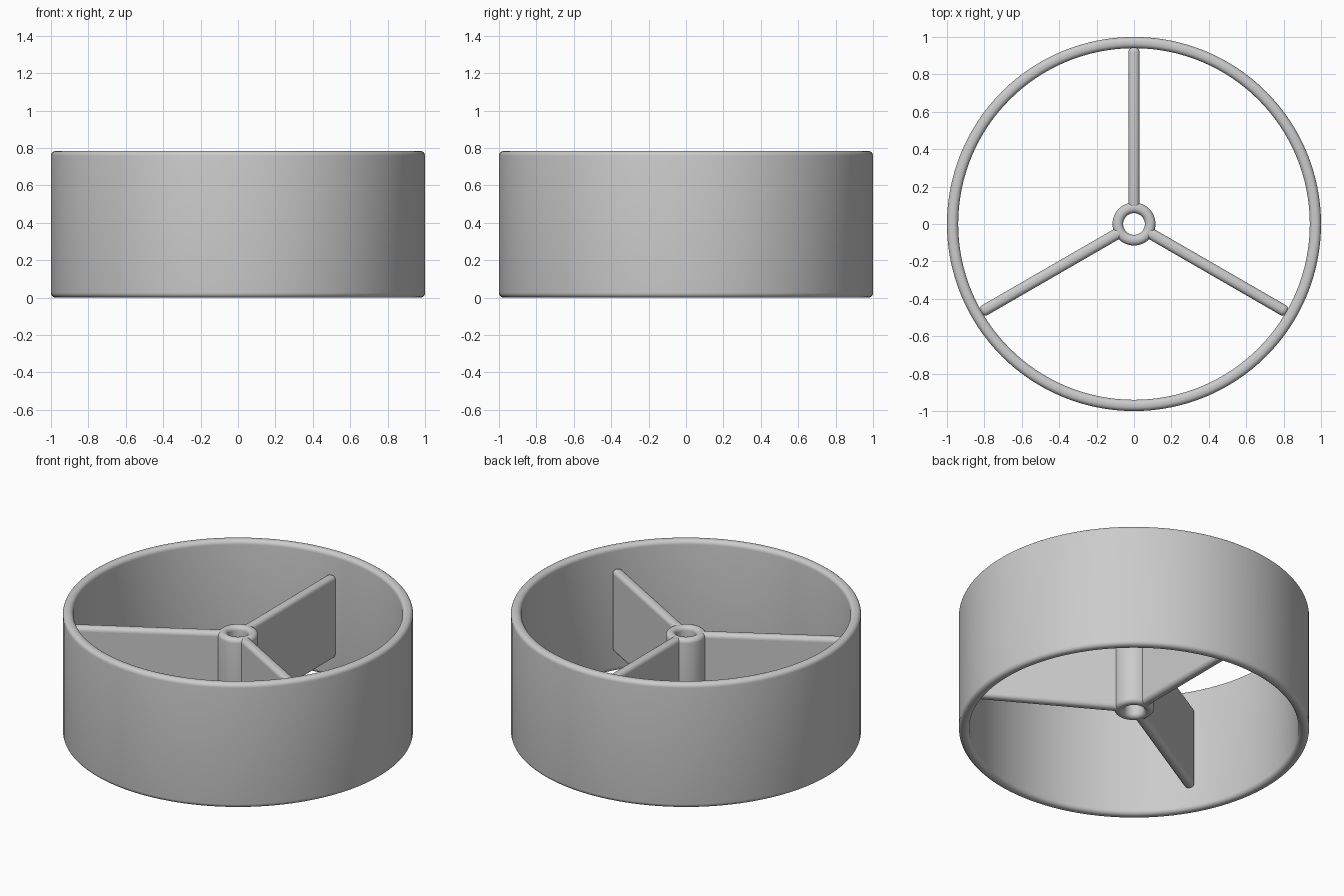
import bpy
import math

cube = bpy.data.objects.get("Cube")
if cube:
    bpy.data.objects.remove(cube, do_unlink=True)

HEIGHT = 0.784           # full height of the outer ring
LOW, HIGH = 0.132, 0.652  # vertical span of hub and spokes
WALL = 0.06              # thickness shared by all walls
ROUND = 0.026            # edge rounding

grey = bpy.data.materials.new("light_grey")
grey.use_nodes = True
colour = (0.6, 0.6, 0.6, 1)
grey.diffuse_color = colour
grey.node_tree.nodes["Principled BSDF"].inputs["Base Color"].default_value = colour


def finish(obj):
    """Apply material and smooth shading."""
    obj.data.materials.append(grey)
    bpy.ops.object.select_all(action="DESELECT")
    obj.select_set(True)
    bpy.context.view_layer.objects.active = obj
    bpy.ops.object.shade_smooth_by_angle(angle=math.radians(35))


def rounded_profile(r0, r1, z0, z1, steps=6):
    """Rounded rectangle in the radius-height plane, counter-clockwise."""
    corners = [(r1, z1, -1, -1), (r0, z1, 1, -1), (r0, z0, 1, 1), (r1, z0, -1, 1)]
    points = []
    for k, (r, z, sr, sz) in enumerate(corners):
        for i in range(steps + 1):
            a = math.pi / 2 * (k + i / steps)
            points.append((r + sr * ROUND + ROUND * math.cos(a),
                           z + sz * ROUND + ROUND * math.sin(a)))
    return points


def tube(name, inner, outer, z0, z1, segments):
    """Sweep the rounded profile around the z axis."""
    profile = rounded_profile(inner, outer, z0, z1)
    n = len(profile)
    verts, faces = [], []
    for s in range(segments):
        a = math.tau * s / segments
        verts += [(r * math.cos(a), r * math.sin(a), z) for r, z in profile]
        t = (s + 1) % segments
        for i in range(n):
            j = (i + 1) % n
            faces.append((s * n + i, t * n + i, t * n + j, s * n + j))
    mesh = bpy.data.meshes.new(name)
    mesh.from_pydata(verts, [], faces)
    obj = bpy.data.objects.new(name, mesh)
    bpy.context.collection.objects.link(obj)
    finish(obj)


def spoke(name, angle, start=0.075, end=0.945):
    """Upright rounded plate running from the hub to the ring."""
    mid = (start + end) / 2
    bpy.ops.mesh.primitive_cube_add(
        size=1, rotation=(0, 0, angle),
        location=(mid * math.cos(angle), mid * math.sin(angle), (LOW + HIGH) / 2))
    obj = bpy.context.object
    obj.name = name
    obj.scale = (end - start, WALL, HIGH - LOW)
    bpy.ops.object.transform_apply(location=False, rotation=False, scale=True)
    bevel = obj.modifiers.new("rounded_edges", "BEVEL")
    bevel.width = ROUND
    bevel.segments = 6
    finish(obj)


# Outer ring and central hub
tube("outer_ring", 1 - WALL, 1, 0, HEIGHT, 128)
tube("hub", 0.058, 0.115, LOW, HIGH, 64)

# Three spokes
for label, degrees in (("back", 90), ("right", 210), ("left", 330)):
    spoke(label + "_spoke", math.radians(degrees))
